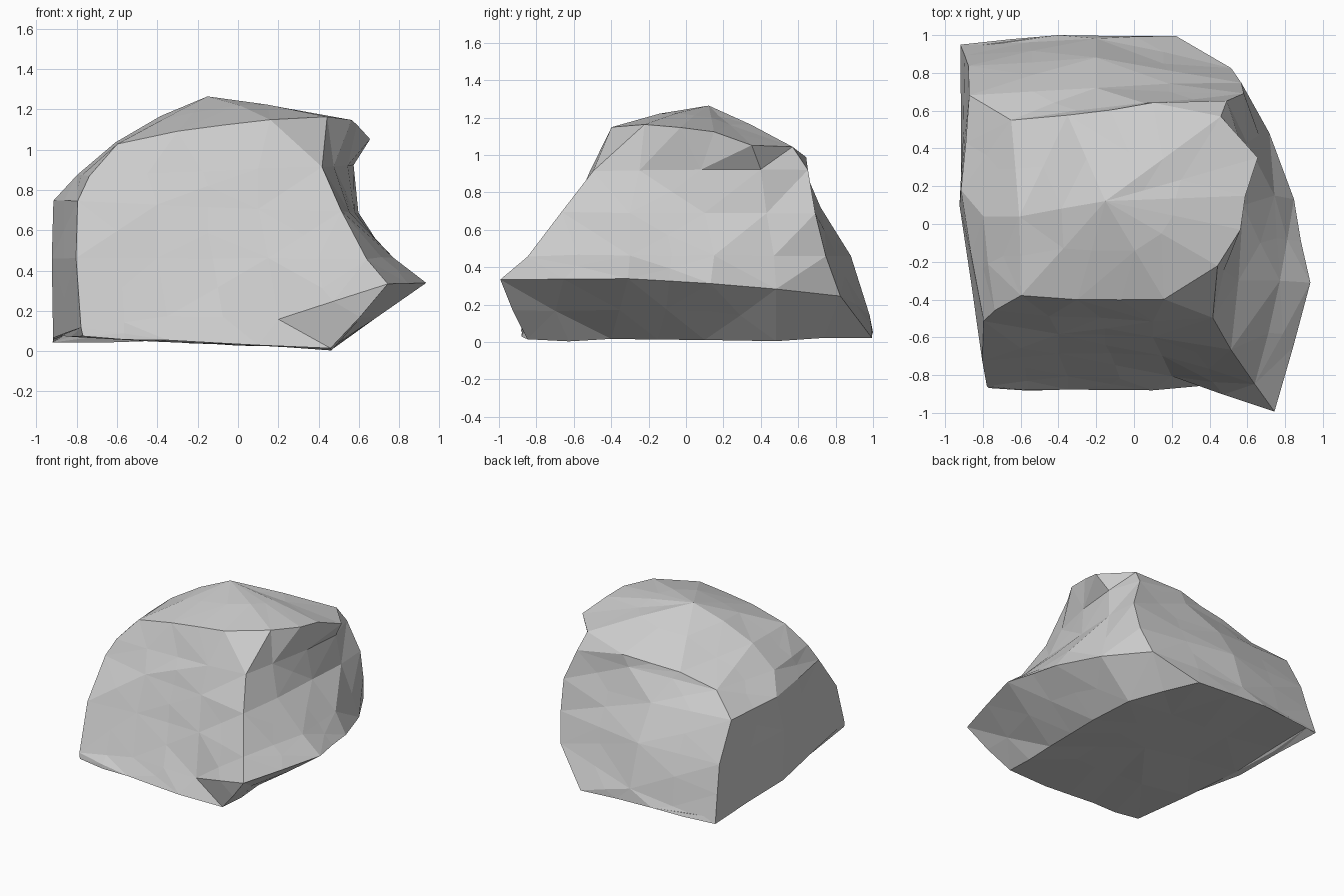
import bpy, bmesh, random
from mathutils import Vector

if "Cube" in bpy.data.objects:
    bpy.data.objects.remove(bpy.data.objects["Cube"])

random.seed(4)
bm = bmesh.new()


def ring(z, tilt_x, tilt_y, xs, ys):
    """One cross-section of the boulder on a tilted plane."""
    return [bm.verts.new((x, y, z + tilt_x * x + tilt_y * y)) for x, y in zip(xs, ys)]


# Columns run counter-clockwise from the front left corner
rings = [
    # underside
    ring(.035, -.05, 0,
         [-.77, -.35, .1, .46, .46, .47, .45, .22, -.4, -.86, -.88],
         [-.87, -.88, -.88, -.85, -.4, .1, .48, .99, 1.0, .94, .1]),
    # sharp overhanging rim, high on the right
    ring(.2, .14, -.03,
         [-.78, -.35, .2, .745, .925, .84, .71, .51, -.2, -.92, -.915],
         [-.86, -.81, -.81, -.995, -.31, .13, .48, .82, .985, .95, .1]),
    # lower walls, hollow at the front
    ring(.46, 0, 0,
         [-.8, -.4, .15, .64, .77, .74, .66, .57, -.2, -.88, -.915],
         [-.72, -.68, -.69, -.85, -.3, .15, .47, .75, .88, .84, .1]),
    # shoulder
    ring(.71, -.04, 0,
         [-.79, -.4, .1, .51, .55, .57, .59, .58, -.2, -.87, -.915],
         [-.51, -.58, -.6, -.66, -.3, .1, .43, .69, .72, .68, .18]),
    # neck below the crest
    ring(.9, .04, 0,
         [-.74, -.45, .1, .42, .48, .54, .575, .49, .05, -.65, -.79],
         [-.46, -.49, -.51, -.5, -.25, .08, .4, .65, .64, .55, .04]),
    # crest
    ring(1.07, .13, -.15,
         [-.6, -.3, .16, .44, .565, .59, .65, .46, .1, -.35, -.61],
         [-.38, -.4, -.4, -.22, -.03, .15, .35, .57, .64, .57, .04]),
]
rings[1][2].co.z = .16    # front of the rim dips in the middle
rings[5][6].co.z = 1.05   # drooping right end of the crest
rings[5][0].co.z = 1.03   # worn front left end
rings[5][10].co.z = 1.04  # left side bump

# Domed top, halfway between the crest and the peak
peak = Vector((-.15, .12, 1.255))
rings.append([bm.verts.new(v.co.lerp(peak, .5) + Vector((0, 0, .012))) for v in rings[-1]])
top = bm.verts.new(peak)
base = bm.verts.new((-.1, 0, .04))

# Skin between the cross-sections
n = len(rings[0])
for low, high in zip(rings, rings[1:]):
    for i in range(n):
        j = (i + 1) % n
        bm.faces.new((low[i], low[j], high[j], high[i]))
for i in range(n):
    j = (i + 1) % n
    bm.faces.new((rings[-1][i], rings[-1][j], top))
    bm.faces.new((rings[0][j], rings[0][i], base))

# Irregular chipped facets: split the long edges and nudge the new points
bmesh.ops.triangulate(bm, faces=bm.faces[:], quad_method='SHORT_EDGE')
old = set(bm.verts)
long_edges = [e for e in bm.edges if e.calc_length() > .42]
bmesh.ops.subdivide_edges(bm, edges=long_edges, cuts=1)
bmesh.ops.triangulate(bm, faces=bm.faces[:])
bm.normal_update()
for v in bm.verts:
    if v not in old:
        v.co += v.normal * random.uniform(-.006, .01)
    v.co.z = max(v.co.z, 0)
    v.co.y = min(v.co.y, 1)
bmesh.ops.recalc_face_normals(bm, faces=bm.faces[:])

mesh = bpy.data.meshes.new("boulder")
bm.to_mesh(mesh)
bm.free()
boulder = bpy.data.objects.new("boulder", mesh)
bpy.context.collection.objects.link(boulder)
